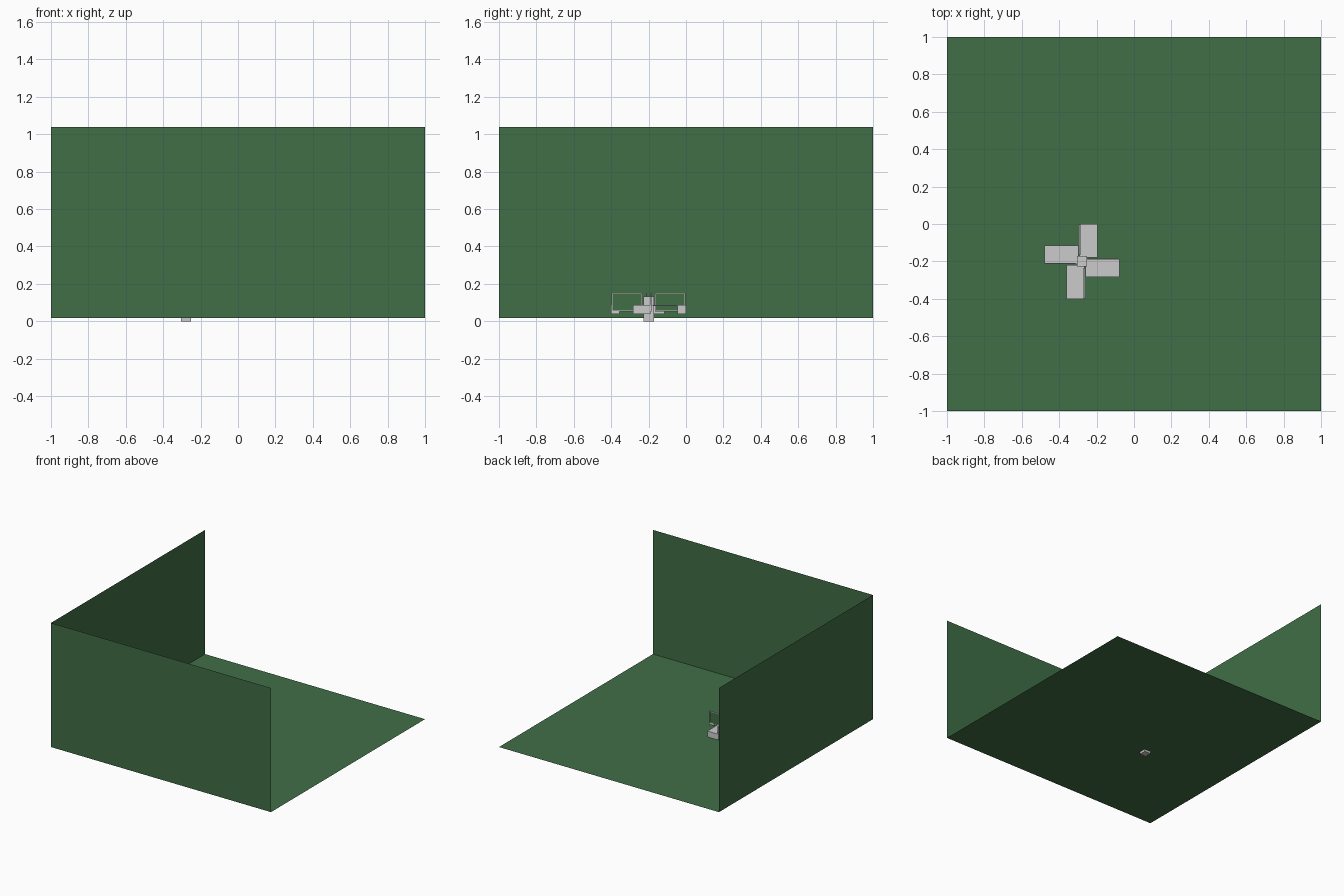
import bpy
import math
from mathutils import Matrix, Vector

if "Cube" in bpy.data.objects:
    bpy.data.objects.remove(bpy.data.objects["Cube"])

green = bpy.data.materials.new("green")
green.diffuse_color = (0.051, 0.156, 0.061, 1)
green.use_nodes = True
green.node_tree.nodes["Principled BSDF"].inputs["Base Color"].default_value = green.diffuse_color
CENTRE = Vector((-0.278, -0.2, 0))


def mesh_obj(name, verts, faces, mat=None):
    me = bpy.data.meshes.new(name)
    me.from_pydata(verts, [], faces)
    if mat:
        me.materials.append(mat)
    ob = bpy.data.objects.new(name, me)
    bpy.context.collection.objects.link(ob)
    return ob


def box(name, lo, hi, turn=0, mat=None):
    """Box in desk-cluster space, turned about the central post."""
    verts = [(x, y, z) for x in (lo[0], hi[0]) for y in (lo[1], hi[1]) for z in (lo[2], hi[2])]
    faces = [(0, 1, 3, 2), (4, 6, 7, 5), (0, 4, 5, 1), (2, 3, 7, 6), (0, 2, 6, 4), (1, 5, 7, 3)]
    ob = mesh_obj(name, verts, faces, mat)
    ob.data.transform(Matrix.Translation(CENTRE) @ Matrix.Rotation(turn, 4, 'Z'))
    return ob


# Room: floor and two thin walls
F, T = 0.018, 1.038
quad = [(0, 1, 2, 3)]
mesh_obj("floor", [(-1, -1, F), (1, -1, F), (1, 1, F), (-1, 1, F)], quad, green)
mesh_obj("front_wall", [(-1, -1, F), (-1, -1, T), (1, -1, T), (1, -1, F)], quad, green)
mesh_obj("left_wall", [(-1, -1, F), (-1, 1, F), (-1, 1, T), (-1, -1, T)], quad, green)

# Central post
box("post", (-0.028, -0.028, 0), (0.028, 0.028, 0.132))

# Four desks in a pinwheel, each with a drawer unit and a framed screen
for i in range(4):
    a = i * math.pi / 2
    box(f"desk_top_{i}", (-0.013, 0.02, 0.082), (0.084, 0.2, 0.087), a)
    box(f"drawer_unit_{i}", (-0.011, 0.155, 0.038), (0.084, 0.2, 0.082), a)
    x0, x1, y0, y1, z0, z1, b = -0.015, -0.009, 0.034, 0.198, 0.052, 0.152, 0.006
    box(f"screen_panel_{i}", (x0 + 0.001, y0 + b, z0 + b), (x1 - 0.001, y1 - b, z1 - b), a, green)
    for part, ya, yb, za, zb in (
            ("bottom", y0, y1, z0, z0 + b), ("top", y0, y1, z1 - b, z1),
            ("inner", y0, y0 + b, z0 + b, z1 - b), ("outer", y1 - b, y1, z0 + b, z1 - b)):
        box(f"screen_frame_{part}_{i}", (x0, ya, za), (x1, yb, zb), a)
